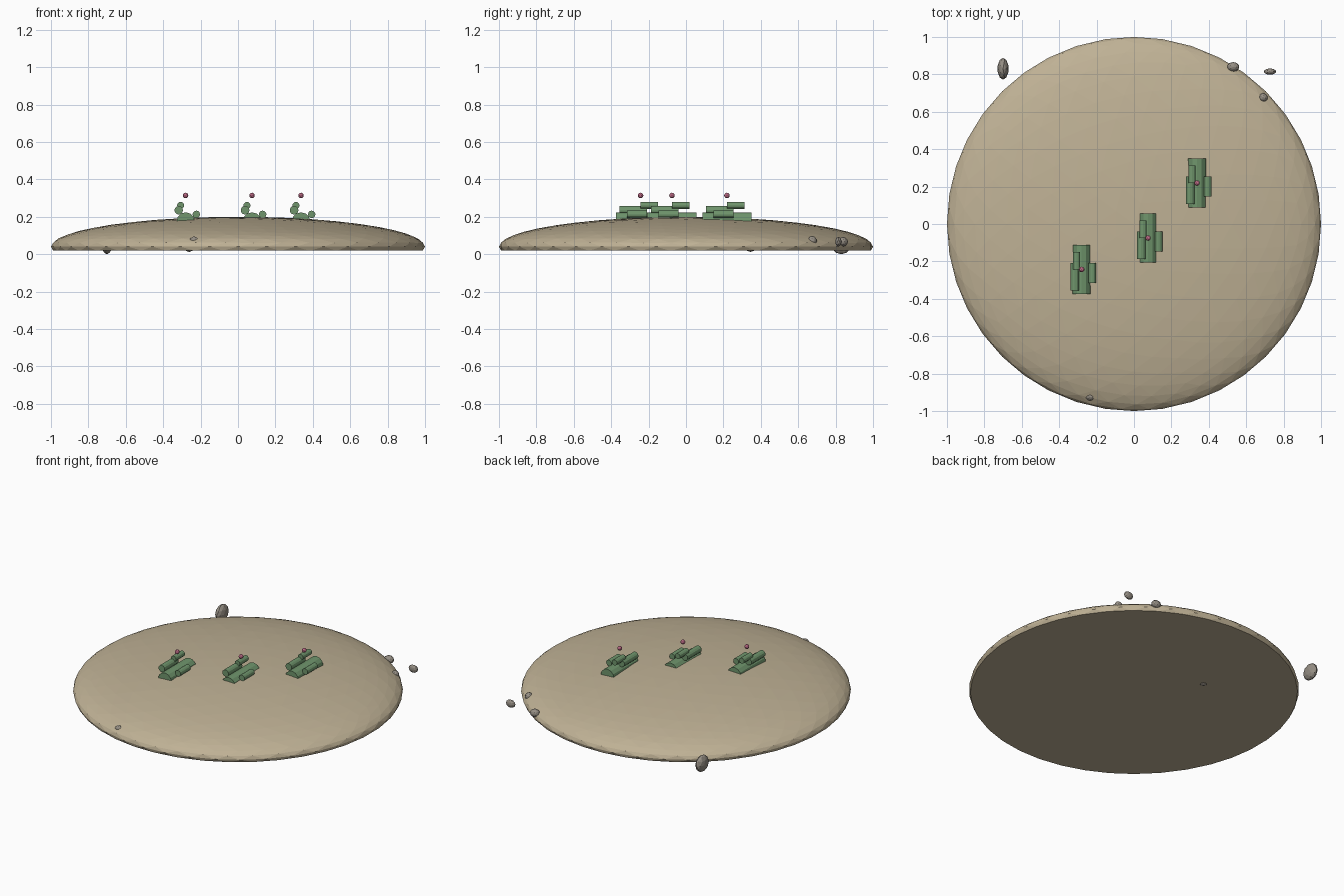
import bpy, bmesh, math
from mathutils import Matrix

if "Cube" in bpy.data.objects:
    bpy.data.objects.remove(bpy.data.objects["Cube"])


def material(name, rgb):
    m = bpy.data.materials.new(name)
    m.diffuse_color = (*rgb, 1)
    m.use_nodes = True
    m.node_tree.nodes["Principled BSDF"].inputs["Base Color"].default_value = m.diffuse_color
    return m


SAND = material("sand", (0.52, 0.44, 0.30))
GREEN = material("cactus_green", (0.16, 0.30, 0.15))
PINK = material("flower_pink", (0.55, 0.16, 0.26))
STONE = material("stone", (0.30, 0.27, 0.23))


def finish(bm, name, mat, smooth=None):
    me = bpy.data.meshes.new(name)
    bm.to_mesh(me)
    bm.free()
    me.materials.append(mat)
    ob = bpy.data.objects.new(name, me)
    bpy.context.collection.objects.link(ob)
    return ob


def ball(name, loc, size, mat, detail=2):
    bm = bmesh.new()
    bmesh.ops.create_icosphere(
        bm, subdivisions=detail, radius=1,
        matrix=Matrix.Translation(loc) @ Matrix.Diagonal((*size, 1)))
    return finish(bm, name, mat)


def log(name, x, z, r, y0, y1, mat):
    # cylinder lying along y
    bm = bmesh.new()
    bmesh.ops.create_cone(
        bm, cap_ends=True, segments=12, radius1=r, radius2=r, depth=y1 - y0,
        matrix=Matrix.Translation((x, (y0 + y1) / 2, z)) @ Matrix.Rotation(math.pi / 2, 4, 'X'))
    return finish(bm, name, mat)


# sand mound: flattened ball cut flat underneath
bm = bmesh.new()
bmesh.ops.create_icosphere(
    bm, subdivisions=4, radius=1,
    matrix=Matrix.Translation((0, 0, 0.04)) @ Matrix.Diagonal((1, 1, 0.16, 1)))
cut = bmesh.ops.bisect_plane(
    bm, geom=bm.verts[:] + bm.edges[:] + bm.faces[:],
    plane_co=(0, 0, 0.02), plane_no=(0, 0, -1), clear_outer=True)
bmesh.ops.contextual_create(
    bm, geom=[e for e in cut["geom_cut"] if isinstance(e, bmesh.types.BMEdge)])
bmesh.ops.recalc_face_normals(bm, faces=bm.faces[:])
finish(bm, "sand_mound", SAND)

# cacti: trunk, two-piece left arm, right arm and flower
for i, (x, y) in enumerate([(-0.28, -0.243), (0.075, -0.075), (0.337, 0.219)], 1):
    log(f"cactus_{i}_trunk", x, 0.175, 0.049, y - 0.131, y + 0.131, GREEN)
    log(f"cactus_{i}_left_arm", x - 0.037, 0.235, 0.023, y - 0.112, y + 0.035, GREEN)
    log(f"cactus_{i}_left_tip", x - 0.027, 0.261, 0.019, y - 0.001, y + 0.094, GREEN)
    log(f"cactus_{i}_right_arm", x + 0.057, 0.213, 0.020, y - 0.073, y + 0.034, GREEN)
    ball(f"cactus_{i}_flower", (x, y, 0.314), (0.015, 0.015, 0.015), PINK)

# rocks scattered round the rim, some almost buried
rocks = [
    ((-0.70, 0.83, 0.055), (0.03, 0.058, 0.055)),
    ((0.53, 0.84, 0.067), (0.033, 0.026, 0.026)),
    ((0.727, 0.815, 0.067), (0.033, 0.017, 0.026)),
    ((0.69, 0.675, 0.07), (0.025, 0.025, 0.028)),
    ((-0.235, -0.925, 0.07), (0.025, 0.02, 0.025)),
    ((-0.26, 0.345, 0.05), (0.035, 0.035, 0.038)),
]
for i, (loc, size) in enumerate(rocks, 1):
    ball(f"rock_{i}", loc, size, STONE)
